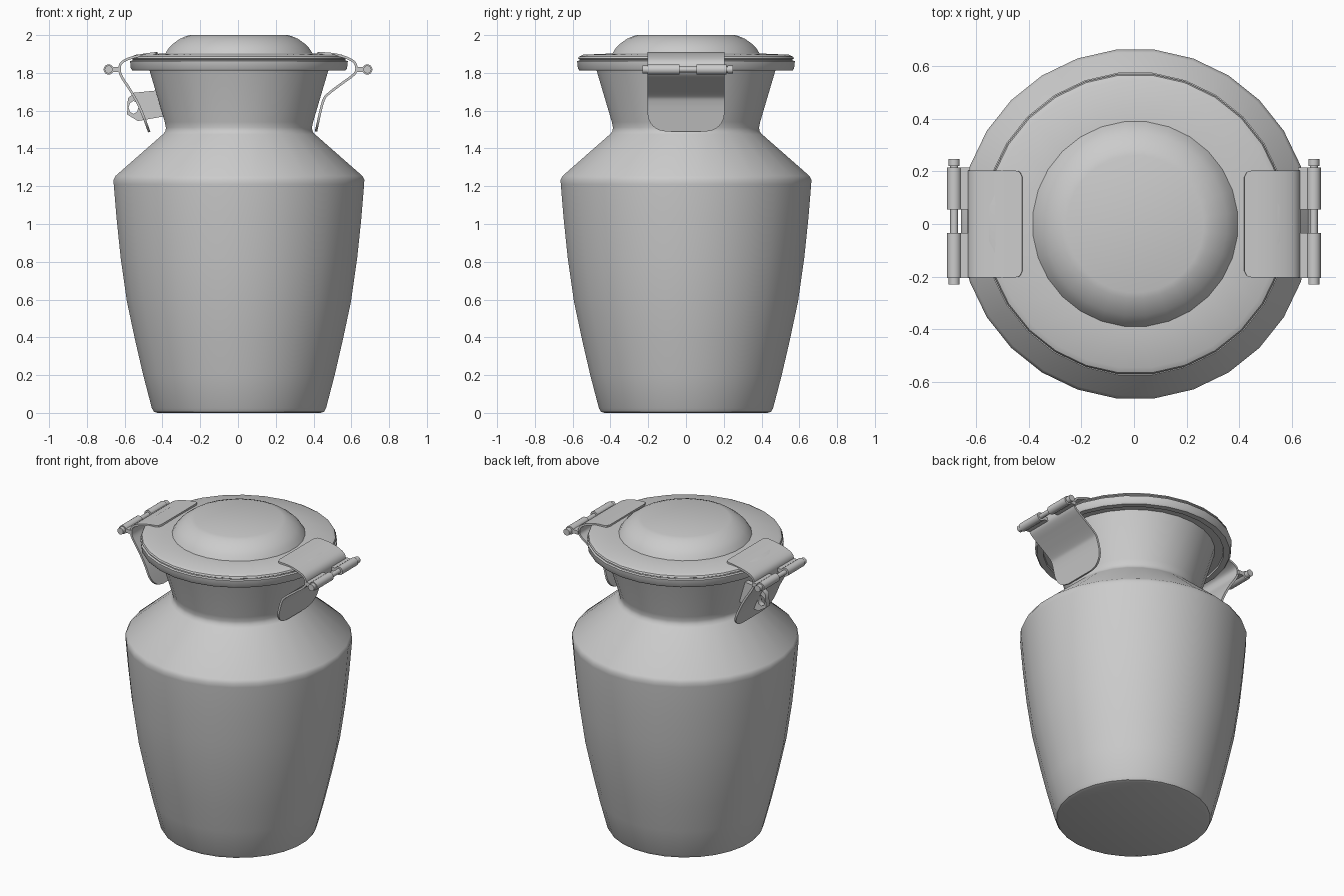
import bpy, bmesh
from math import pi, sin, cos, sqrt, hypot, radians
from mathutils import Matrix

if "Cube" in bpy.data.objects:
    bpy.data.objects.remove(bpy.data.objects["Cube"])

CX = 0.005


def finish(name, bm, angle=35):
    bmesh.ops.recalc_face_normals(bm, faces=bm.faces)
    me = bpy.data.meshes.new(name)
    bm.to_mesh(me)
    bm.free()
    ob = bpy.data.objects.new(name, me)
    bpy.context.collection.objects.link(ob)
    smooth(ob, angle)
    return ob


def smooth(ob, angle=35):
    bpy.ops.object.select_all(action='DESELECT')
    ob.select_set(True)
    bpy.context.view_layer.objects.active = ob
    bpy.ops.object.shade_smooth_by_angle(angle=radians(angle))


def lathe(name, profile, n=28):
    bm = bmesh.new()
    rings = []
    for r, z in profile:
        rings.append([bm.verts.new((CX + r * cos(2 * pi * (i + .5) / n),
                                    r * sin(2 * pi * (i + .5) / n), z)) for i in range(n)])
    for a, b in zip(rings, rings[1:]):
        for i in range(n):
            j = (i + 1) % n
            bm.faces.new((a[i], a[j], b[j], b[i]))
    bm.faces.new(rings[0])
    bm.faces.new(rings[-1])
    return finish(name, bm)


def chaikin(pts, times=2):
    for _ in range(times):
        out = [pts[0]]
        for p, q in zip(pts, pts[1:]):
            out += [tuple(.75 * a + .25 * b for a, b in zip(p, q)),
                    tuple(.25 * a + .75 * b for a, b in zip(p, q))]
        pts = out + [pts[-1]]
    return pts


def resample(pts, count):
    d = [0]
    for p, q in zip(pts, pts[1:]):
        d.append(d[-1] + hypot(q[0] - p[0], q[1] - p[1]))
    out, k = [], 0
    for i in range(count + 1):
        s = d[-1] * i / count
        while k < len(pts) - 2 and d[k + 1] < s:
            k += 1
        t = (s - d[k]) / (d[k + 1] - d[k])
        out.append((s, pts[k][0] + t * (pts[k + 1][0] - pts[k][0]),
                    pts[k][1] + t * (pts[k + 1][1] - pts[k][1])))
    return out, d[-1]


def leaf(name, path, half=.203, r0=.025, r1=.1):
    """Bent sheet strip with rounded corners at both ends."""
    pts, total = resample(chaikin(path), 72)
    bm = bmesh.new()
    prev = None
    for s, x, z in pts:
        w = half
        for dist, r in ((s, r0), (total - s, r1)):
            if dist < r:
                w = half - r + sqrt(max(0, r * r - (r - dist) ** 2))
        row = [bm.verts.new((x, y * w, z)) for y in (-1, 0, 1)]
        if prev:
            for i in range(2):
                bm.faces.new((prev[i], prev[i + 1], row[i + 1], row[i]))
        prev = row
    ob = finish(name, bm)
    mod = ob.modifiers.new("thickness", 'SOLIDIFY')
    mod.thickness = .013
    mod.offset = 0
    bpy.ops.object.modifier_apply(modifier=mod.name)
    smooth(ob)


def rod(bm, x, z, y0, y1, r):
    m = Matrix.Translation((x, (y0 + y1) / 2, z)) @ Matrix.Rotation(pi / 2, 4, 'X')
    bmesh.ops.create_cone(bm, cap_ends=True, segments=16, radius1=r, radius2=r,
                          depth=y1 - y0, matrix=m)


def hinge(name, x0, x1, z):
    # pin with end caps, two knuckles and the webs joining them to the leaf
    bm = bmesh.new()
    rod(bm, x1, z, -.215, .23, .015)
    for y0, y1 in ((-.23, -.205), (.22, .248)):
        rod(bm, x1, z, y0, y1, .021)
    for y0, y1 in ((-.205, -.035), (.055, .215)):
        rod(bm, x1, z, y0, y1, .027)
        m = Matrix.Translation(((x0 + x1) / 2, (y0 + y1) / 2, z)) @ \
            Matrix.Diagonal((abs(x1 - x0), y1 - y0, .024, 1))
        bmesh.ops.create_cube(bm, size=1, matrix=m)
    finish(name, bm)


# can body
lathe("can_body", [(.435, .0), (.453, .006), (.464, .025), (.51, .2), (.552, .38), (.597, .59),
                   (.63, .82), (.652, 1.03), (.667, 1.21), (.668, 1.235), (.657, 1.255),
                   (.405, 1.475), (.392, 1.49), (.389, 1.51), (.395, 1.54), (.48, 1.825)])
# lid with stepped rim and domed centre
lathe("lid", [(.47, 1.825), (.53, 1.825), (.532, 1.813), (.568, 1.813), (.576, 1.823),
              (.58, 1.862), (.568, 1.866), (.568, 1.872), (.575, 1.876), (.57, 1.886),
              (.55, 1.896), (.392, 1.903), (.375, 1.93), (.35, 1.955),
              (.315, 1.98), (.285, 1.993), (.262, 2.0)])

# clasps: sheet leaf bent over the rim, right one fully closed
leaf("right_clasp", [(.42, 1.905), (.51, 1.9), (.58, 1.88), (.622, 1.855), (.63, 1.815),
                     (.615, 1.79), (.555, 1.748), (.475, 1.688), (.45, 1.66), (.413, 1.49)])
leaf("left_clasp", [(-.425, 1.905), (-.51, 1.895), (-.585, 1.875), (-.625, 1.85), (-.628, 1.81),
                    (-.618, 1.78), (-.57, 1.71), (-.53, 1.64), (-.5, 1.57), (-.47, 1.487)])
hinge("right_hinge", .625, .685, 1.818)
hinge("left_hinge", -.625, -.685, 1.818)

# lock tab through the left clasp, with an eye
cu = bpy.data.curves.new("lock_tab", 'CURVE')
cu.dimensions = '2D'
cu.fill_mode = 'BOTH'
cu.extrude = .018
outline = [(-.4, 1.71), (-.55, 1.695), (-.583, 1.665), (-.587, 1.58), (-.53, 1.545), (-.38, 1.572)]
eye = [(-.553 + .026 * cos(i * pi / 4), 1.617 + .034 * sin(i * pi / 4)) for i in range(8)]
for poly in (outline, eye):
    sp = cu.splines.new('POLY')
    sp.points.add(len(poly) - 1)
    for p, (x, z) in zip(sp.points, poly):
        p.co = (x, z, 0, 1)
    sp.use_cyclic_u = True
tab = bpy.data.objects.new("lock_tab", cu)
tab.rotation_euler = (pi / 2, 0, 0)
bpy.context.collection.objects.link(tab)
bpy.ops.object.select_all(action='DESELECT')
tab.select_set(True)
bpy.context.view_layer.objects.active = tab
bpy.ops.object.convert(target='MESH')
